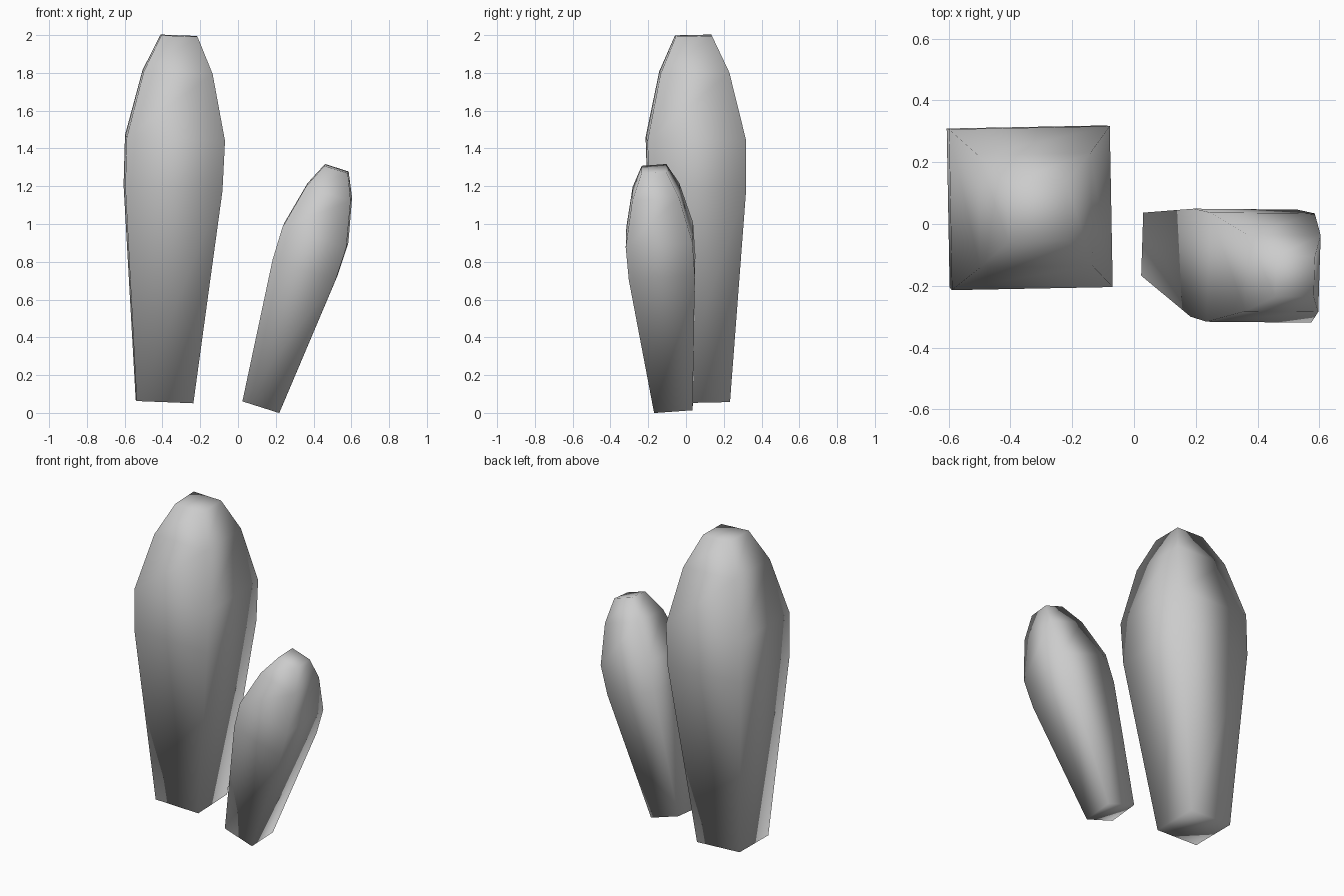
import bpy
import bmesh
from mathutils import Vector, Matrix
from math import radians

if "Cube" in bpy.data.objects:
    bpy.data.objects.remove(bpy.data.objects["Cube"])

# (distance along axis, half width) of the square-sectioned bud
PROFILE = [(0.0, 0.15), (1.13, 0.257), (1.395, 0.26), (1.745, 0.182), (1.937, 0.096)]


def make_bud(name, base, tip, yaw):
    base, tip = Vector(base), Vector(tip)
    axis = (tip - base).normalized()
    scale = (tip - base).length / PROFILE[-1][0]
    u = Vector((0, 1, 0)).cross(axis).normalized()
    v = axis.cross(u)
    spin = Matrix.Rotation(radians(yaw), 3, axis)
    u, v = spin @ u, spin @ v

    bm = bmesh.new()
    rings = []
    for h, r in PROFILE:
        c = base + axis * h * scale
        rings.append([bm.verts.new(c + (u * a + v * b) * r * scale)
                      for a, b in ((-1, -1), (1, -1), (1, 1), (-1, 1))])
    # side walls
    for lo, hi in zip(rings, rings[1:]):
        for i in range(4):
            j = (i + 1) % 4
            bm.faces.new((lo[i], lo[j], hi[j], hi[i]))
    # end caps
    bm.faces.new(rings[0][::-1])
    bm.faces.new(rings[-1])
    for f in bm.faces:
        f.smooth = True
    mesh = bpy.data.meshes.new(name)
    bm.to_mesh(mesh)
    bm.free()
    bpy.context.collection.objects.link(bpy.data.objects.new(name, mesh))


# tall, nearly upright stalk and small leaning stalk
make_bud("tall_stalk", (-0.389, 0.08, 0.06), (-0.312, 0.04, 1.997), 1.1)
make_bud("small_stalk", (0.124, -0.066, 0.0375), (0.521, -0.17, 1.293), -0.5)
